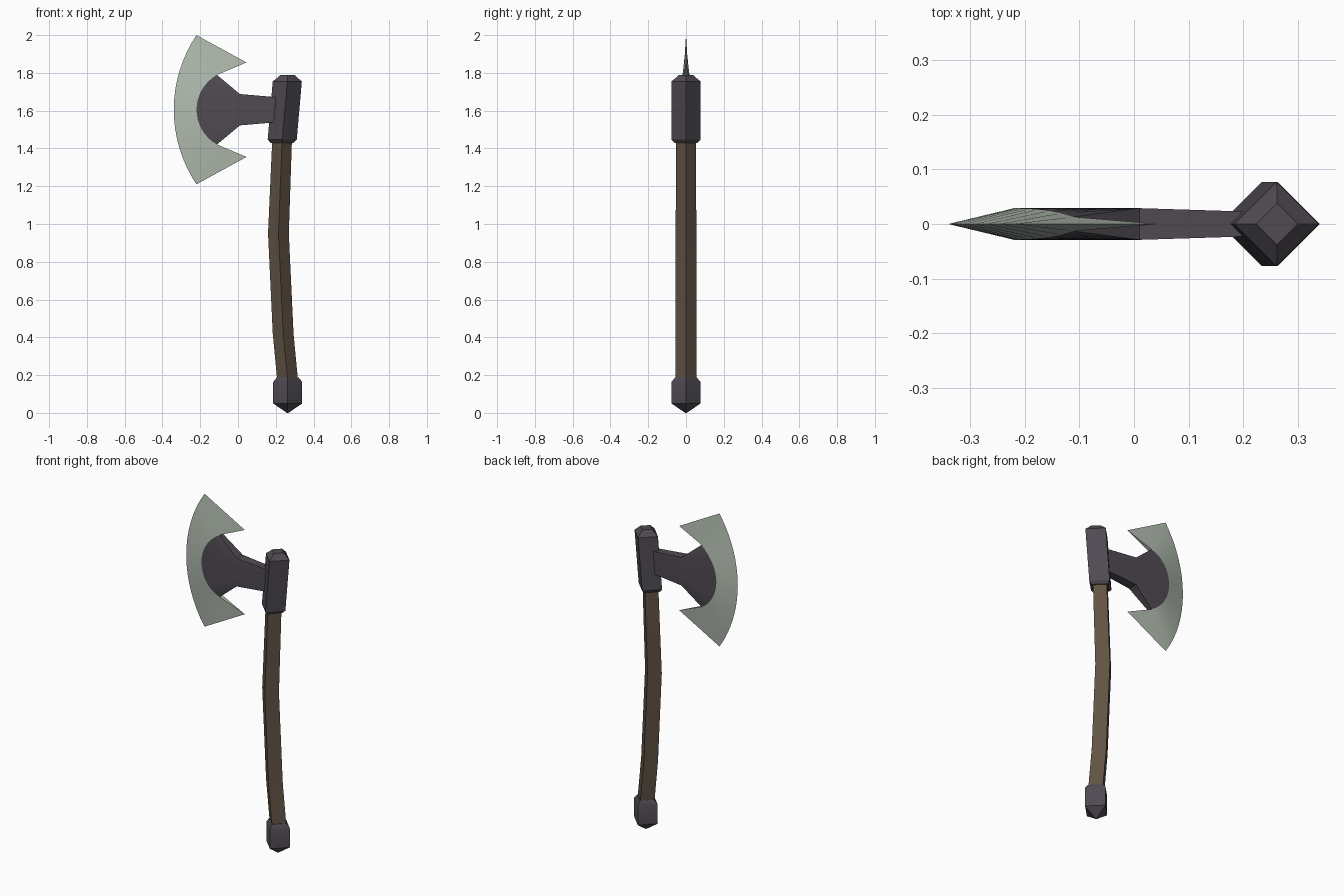
import bpy, bmesh, math

if "Cube" in bpy.data.objects:
    bpy.data.objects.remove(bpy.data.objects["Cube"])

def material(name, rgb):
    m = bpy.data.materials.new(name)
    m.diffuse_color = (*rgb, 1)
    m.use_nodes = True
    m.node_tree.nodes["Principled BSDF"].inputs["Base Color"].default_value = m.diffuse_color
    return m

STEEL = material("pale_steel", (0.44, 0.50, 0.43))
IRON = material("dark_iron", (0.080, 0.070, 0.086))
WOOD = material("brown_wood", (0.120, 0.087, 0.059))

def finish(name, bm, mat):
    bmesh.ops.remove_doubles(bm, verts=bm.verts, dist=1e-5)
    bmesh.ops.recalc_face_normals(bm, faces=bm.faces)
    me = bpy.data.meshes.new(name)
    bm.to_mesh(me)
    bm.free()
    me.materials.append(mat)
    for p in me.polygons:
        p.use_smooth = True
    me.set_sharp_from_angle(angle=math.radians(30))
    ob = bpy.data.objects.new(name, me)
    bpy.context.collection.objects.link(ob)
    return ob

def post(name, rings, mat):
    """Square post with corners on the x and y axes; rings are (x, z, radius)."""
    bm = bmesh.new()
    loops = [[bm.verts.new((x + r * dx, r * dy, z)) for dx, dy in ((1, 0), (0, 1), (-1, 0), (0, -1))]
             for x, z, r in rings]
    for a, b in zip(loops, loops[1:]):
        for i in range(4):
            j = (i + 1) % 4
            bm.faces.new((a[i], a[j], b[j], b[i]))
    bm.faces.new(loops[0])
    bm.faces.new(loops[-1])
    return finish(name, bm, mat)

def plate(name, rows, mat):
    """Closed two-sided plate; rows of (x, z, half thickness)."""
    bm = bmesh.new()
    f, b = [[[bm.verts.new((x, s * h, z)) for x, z, h in row] for row in rows] for s in (-1, 1)]
    nr, nc = len(rows), len(rows[0])
    for g in (f, b):
        for i in range(nr - 1):
            for j in range(nc - 1):
                bm.faces.new((g[i][j], g[i][j + 1], g[i + 1][j + 1], g[i + 1][j]))
    rim = ([(0, j) for j in range(nc)] + [(i, nc - 1) for i in range(1, nr)]
           + [(nr - 1, j) for j in range(nc - 2, -1, -1)] + [(i, 0) for i in range(nr - 2, 0, -1)])
    for (i, j), (k, l) in zip(rim, rim[1:] + rim[:1]):
        bm.faces.new((f[i][j], f[k][l], b[k][l], b[i][j]))
    return finish(name, bm, mat)

# Blade curves, mirrored about the blade's centre height
CZ = 1.605
T = [i / 8 - 1 for i in range(17)]

def arc(cx, radius, angle, thick):
    a = math.radians(angle)
    return [(cx - radius * math.cos(a * t), CZ + radius * math.sin(a * t),
             thick * (1 - 0.55 * t ** 4)) for t in T]

edge = arc(0.37, 0.71, 33.8, 0)
inner = arc(-0.009, 0.2106, 61, 0.029)

# Pale cutting blade with pointed horns
horn_low, horn_high = (0.045, CZ - 0.25, 0), (0.045, CZ + 0.25, 0)
plate("cutting_blade", [[horn_low] + edge + [horn_high],
                        [inner[0]] + inner + [inner[-1]]], STEEL)

# Dark neck flaring into the blade
plate("blade_neck", [inner,
                     [(0.01, CZ + 0.083 * t, 0.029) for t in T],
                     [(0.23, CZ + 0.064 * t, 0.022) for t in T]], IRON)

# Bent wooden handle
post("handle", [(0.266, 0.12, 0.055), (0.260, 0.20, 0.055), (0.239, 0.42, 0.055),
                (0.214, 0.95, 0.055), (0.234, 1.46, 0.052)], WOOD)

# Iron socket and pommel
post("head_socket", [(0.233, 1.43, 0.060), (0.234, 1.447, 0.077), (0.261, 1.755, 0.077),
                     (0.262, 1.777, 0.050), (0.262, 1.788, 0.038)], IRON)
post("pommel", [(0.263, 0.0, 0.004), (0.263, 0.05, 0.077), (0.263, 0.163, 0.077),
                (0.263, 0.187, 0.058)], IRON)
